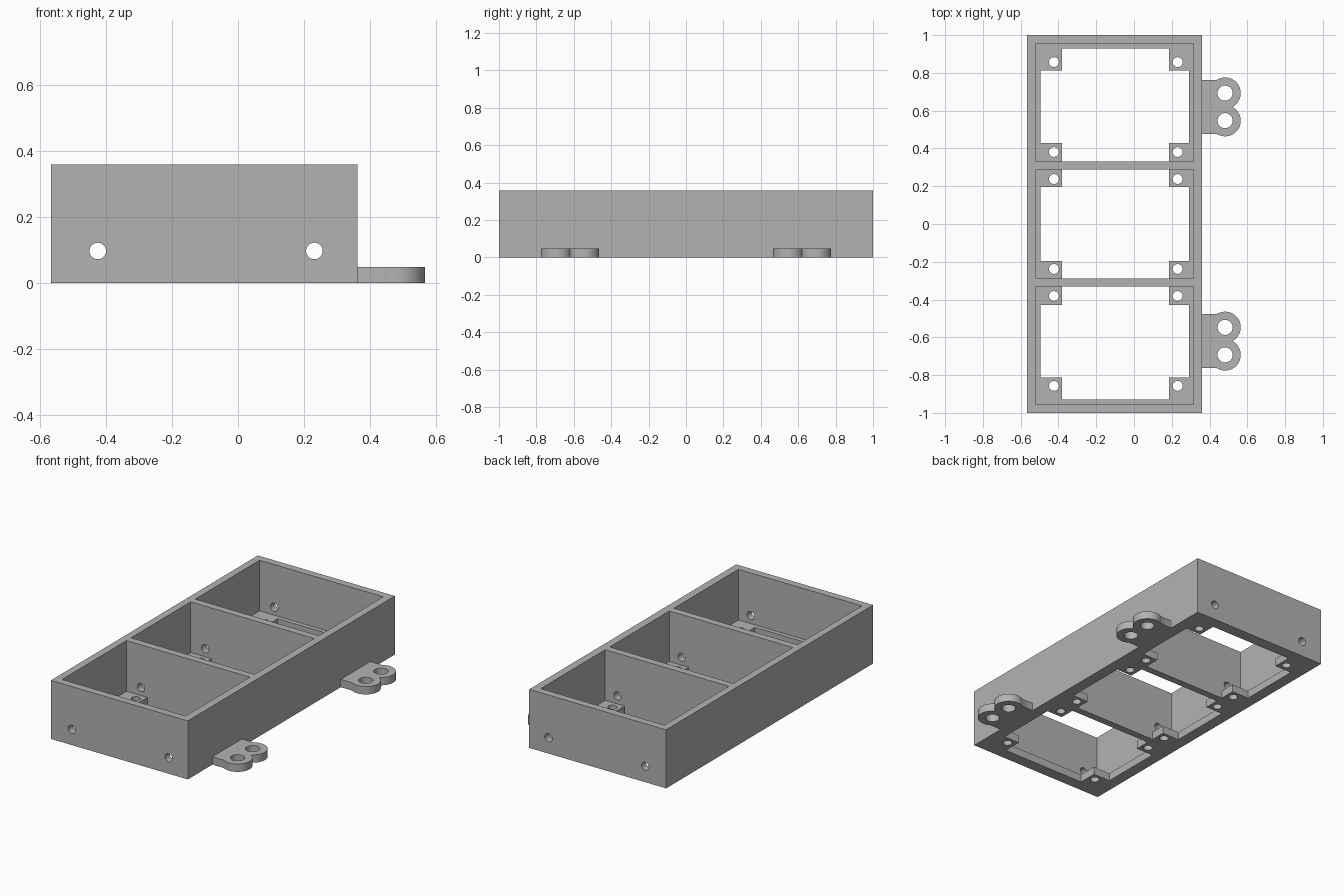
import bpy
from math import acos, asin, cos, pi, sin

if "Cube" in bpy.data.objects:
    bpy.data.objects.remove(bpy.data.objects["Cube"], do_unlink=True)

GREY = bpy.data.materials.new("plain grey")
GREY.use_nodes = True
GREY.diffuse_color = (0.45, 0.45, 0.45, 1)
GREY.node_tree.nodes["Principled BSDF"].inputs["Base Color"].default_value = GREY.diffuse_color

HEIGHT, FLOOR = 0.358, 0.048
LEFT, RIGHT = -0.566, 0.361
HOLE_X = (-0.424, 0.231)


def prism(name, outline, z0, z1):
    """Extrude a counter-clockwise outline from z0 to z1."""
    n = len(outline)
    verts = [(x, y, z) for z in (z0, z1) for x, y in outline]
    faces = [list(range(n))[::-1], list(range(n, 2 * n))]
    faces += [(i, (i + 1) % n, n + (i + 1) % n, n + i) for i in range(n)]
    mesh = bpy.data.meshes.new(name)
    mesh.from_pydata(verts, [], faces)
    mesh.materials.append(GREY)
    obj = bpy.data.objects.new(name, mesh)
    bpy.context.collection.objects.link(obj)
    return obj


def rect(x0, x1, y0, y1):
    return [(x0, y0), (x1, y0), (x1, y1), (x0, y1)]


def arc(x, y, r, a0, a1, steps):
    return [(x + r * cos(a0 + (a1 - a0) * i / steps),
             y + r * sin(a0 + (a1 - a0) * i / steps)) for i in range(steps + 1)]


def disc(x, y, r, sides=40):
    return arc(x, y, r, 0, 2 * pi, sides)[:-1]


def cut(target, cutter):
    cutter.hide_render = True
    mod = target.modifiers.new("cut", 'BOOLEAN')
    mod.object, mod.operation, mod.solver = cutter, 'DIFFERENCE', 'EXACT'
    bpy.context.view_layer.objects.active = target
    bpy.ops.object.modifier_apply(modifier=mod.name)
    bpy.data.objects.remove(cutter, do_unlink=True)


def finish(obj):
    bpy.ops.object.select_all(action='DESELECT')
    obj.select_set(True)
    bpy.context.view_layer.objects.active = obj
    bpy.ops.object.shade_smooth_by_angle(angle=pi / 6)


# Three-bay tray
tray = prism("tray", rect(LEFT, RIGHT, -1, 1), 0, HEIGHT)

# Each bay: pocket ends, opening ends, tab ends, screw hole positions (all in y)
outer = [(0.332, 0.955), (0.332, 0.928), (0.428, 0.812), (0.381, 0.857)]
middle = [(-0.288, 0.288), (-0.288, 0.288), (-0.195, 0.195), (-0.238, 0.238)]
front = [(-b, -a) for a, b in outer]
OPEN_X, TAB_X = (-0.496, 0.29), (-0.381, 0.184)
for pocket, opening, tabs, holes in (outer, middle, front):
    (x0, x1), (a, b) = OPEN_X, TAB_X
    (y0, y1), (c, d) = opening, tabs
    # Floor opening that leaves a square tab in every corner
    cross = [(a, y0), (b, y0), (b, c), (x1, c), (x1, d), (b, d),
             (b, y1), (a, y1), (a, d), (x0, d), (x0, c), (a, c)]
    cut(tray, prism("opening_cutter", cross, -0.1, FLOOR + 0.02))
    cut(tray, prism("pocket_cutter", rect(-0.522, 0.314, *pocket), FLOOR, HEIGHT + 0.1))
    # Screw holes in the tabs
    for x in HOLE_X:
        for y in holes:
            cut(tray, prism("screw_cutter", disc(x, y, 0.026), -0.1, FLOOR + 0.02))

# Cable holes running lengthwise through all cross walls
for x in HOLE_X:
    drill = prism("cable_cutter", disc(0, 0, 0.025), -1.2, 1.2)
    drill.rotation_euler.x = pi / 2
    drill.location = (x, 0, 0.097)
    bpy.context.view_layer.update()
    cut(tray, drill)
finish(tray)

# Two-lobed mounting ears on the side
EAR_X, LOBE_R, SPACING, HALF = 0.482, 0.083, 0.073, 0.143
meet = acos(SPACING / LOBE_R)
shoulder = asin((HALF - SPACING) / LOBE_R)
for name, y in (("back_ear", 0.62), ("front_ear", -0.62)):
    lower = arc(EAR_X, y - SPACING, LOBE_R, shoulder - pi, pi / 2 - meet, 36)
    upper = arc(EAR_X, y + SPACING, LOBE_R, meet - pi / 2, pi - shoulder, 36)
    outline = [(RIGHT, y - HALF)] + lower + upper[1:] + [(RIGHT, y + HALF)]
    ear = prism(name, outline, 0, FLOOR)
    for side in (-1, 1):
        cut(ear, prism("bolt_cutter", disc(EAR_X, y + side * SPACING, 0.04), -0.1, 0.1))
    finish(ear)
